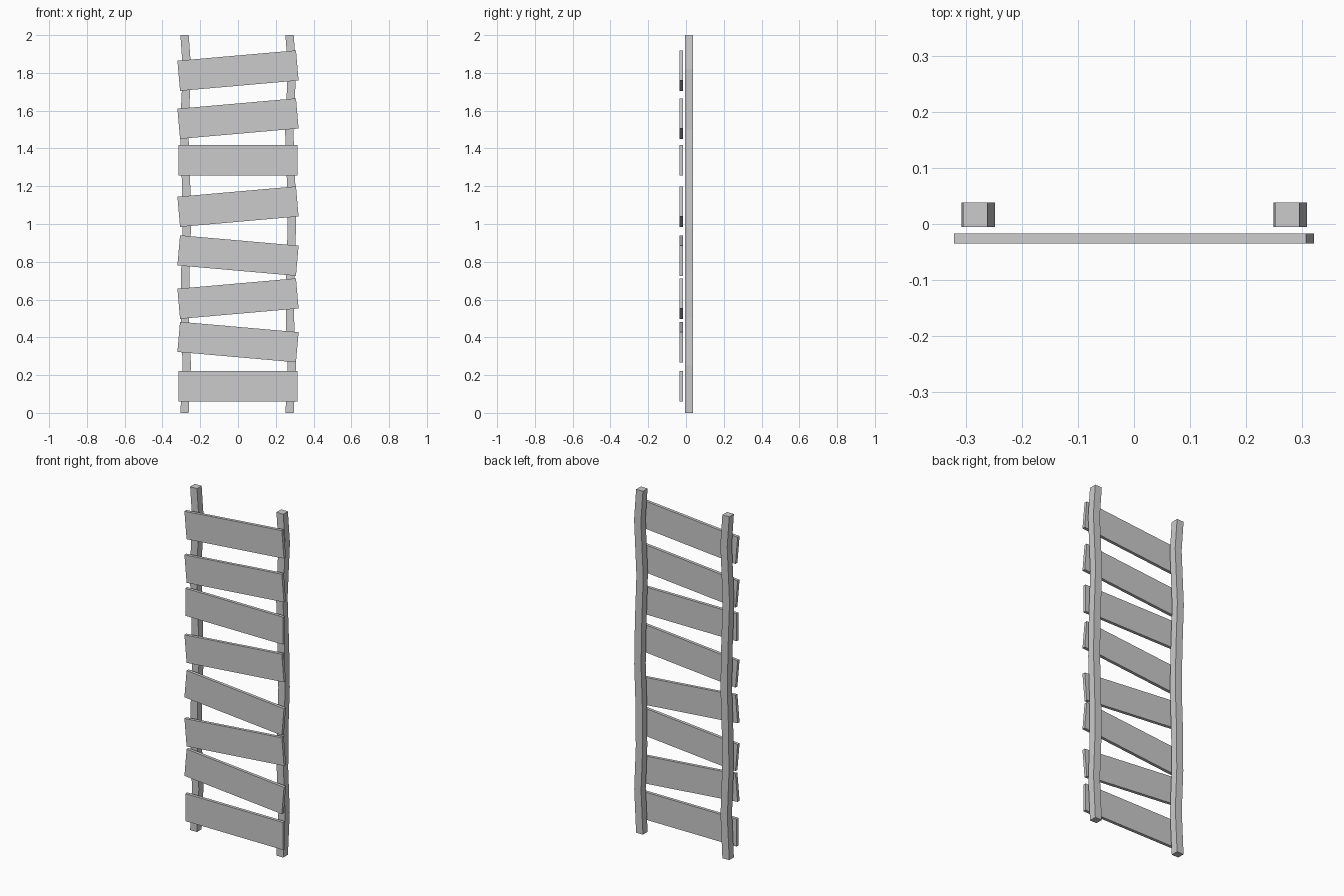
import bpy, bmesh
from math import radians
from mathutils import Matrix, Vector

cube = bpy.data.objects.get("Cube")
if cube:
    bpy.data.objects.remove(cube, do_unlink=True)

grey = bpy.data.materials.new("plain grey")
grey.use_nodes = True
colour = (0.6, 0.6, 0.6, 1)
grey.diffuse_color = colour
grey.node_tree.nodes["Principled BSDF"].inputs["Base Color"].default_value = colour


def finish(name, bm):
    bmesh.ops.recalc_face_normals(bm, faces=bm.faces)
    mesh = bpy.data.meshes.new(name)
    bm.to_mesh(mesh)
    bm.free()
    mesh.materials.append(grey)
    obj = bpy.data.objects.new(name, mesh)
    bpy.context.collection.objects.link(obj)
    return obj


# Warped rails: square section swept up a gently wavering path
WAVER = [(0, 0), (0.25, 0.012), (0.5, 0.002), (0.75, 0.004), (0.98, 0.012),
         (1.22, 0.008), (1.5, -0.002), (1.82, 0.013), (2, 0)]


def rail(name, x, width=0.044, front=-0.005, back=0.038):
    bm = bmesh.new()
    rings = []
    for z, shift in WAVER:
        a, b = x + shift - width / 2, x + shift + width / 2
        corners = [(a, front), (b, front), (b, back), (a, back)]
        rings.append([bm.verts.new((px, py, z)) for px, py in corners])
    for low, high in zip(rings, rings[1:]):
        for i in range(4):
            j = (i + 1) % 4
            bm.faces.new((low[i], low[j], high[j], high[i]))
    bm.faces.new(rings[0])
    bm.faces.new(rings[-1])
    return finish(name, bm)


rail("right_rail", -0.283)
rail("left_rail", 0.273)

# Crooked planks nailed across the front: height and tilt
PLANKS = [(0.141, 0), (0.375, -5), (0.605, 5), (0.833, -5),
          (1.092, 5), (1.337, 0), (1.558, 5), (1.812, 5)]

for number, (z, tilt) in enumerate(PLANKS, 1):
    bm = bmesh.new()
    bmesh.ops.create_cube(bm, size=1)
    bm.transform(Matrix.Diagonal((0.63, 0.018, 0.16, 1)))
    plank = finish(f"plank_{number}", bm)
    plank.location = Vector((0, -0.026, z))
    plank.rotation_euler.y = radians(-tilt)
